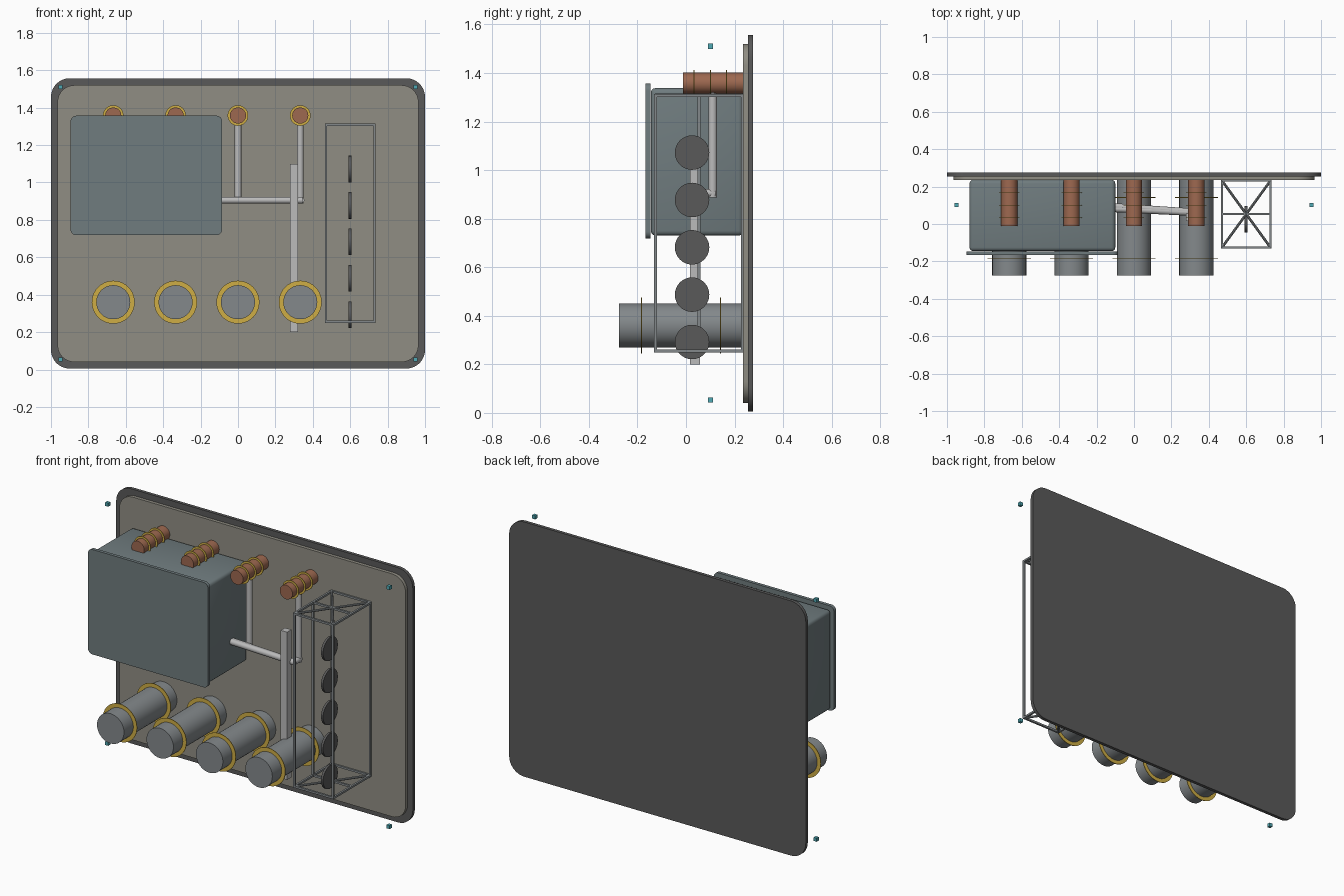
import bpy, bmesh, math
from mathutils import Vector

if "Cube" in bpy.data.objects:
    bpy.data.objects.remove(bpy.data.objects["Cube"])


def material(name, rgb):
    m = bpy.data.materials.new(name)
    m.diffuse_color = (*rgb, 1)
    m.use_nodes = True
    m.node_tree.nodes["Principled BSDF"].inputs["Base Color"].default_value = m.diffuse_color
    return m


DARK = material("dark_grey", (0.10, 0.10, 0.10))
PANEL = material("warm_grey", (0.28, 0.27, 0.23))
STEEL = material("blue_grey", (0.16, 0.20, 0.21))
TANK = material("tank_grey", (0.23, 0.25, 0.26))
COPPER = material("copper", (0.34, 0.14, 0.08))
GOLD = material("gold", (0.62, 0.42, 0.06))
TEAL = material("teal", (0.08, 0.40, 0.46))
PIPE = material("pipe_grey", (0.50, 0.50, 0.50))


def finish(name, bm, mat, smooth=True):
    bmesh.ops.recalc_face_normals(bm, faces=bm.faces)
    me = bpy.data.meshes.new(name)
    bm.to_mesh(me)
    bm.free()
    ob = bpy.data.objects.new(name, me)
    bpy.context.collection.objects.link(ob)
    me.materials.append(mat)
    if smooth:
        bpy.ops.object.select_all(action='DESELECT')
        ob.select_set(True)
        bpy.context.view_layer.objects.active = ob
        bpy.ops.object.shade_smooth_by_angle(angle=math.radians(35))
    return ob


def box(name, lo, hi, mat, bevel=0):
    bm = bmesh.new()
    bmesh.ops.create_cube(bm, size=1)
    for v in bm.verts:
        v.co = Vector([lo[i] + (v.co[i] + 0.5) * (hi[i] - lo[i]) for i in range(3)])
    if bevel:
        bmesh.ops.bevel(bm, geom=bm.edges[:], offset=bevel, segments=3,
                        profile=0.5, affect='EDGES')
    return finish(name, bm, mat, bool(bevel))


def rounded_plate(name, x0, x1, z0, z1, y0, y1, r, mat):
    """Plate in the xz plane with rounded corners, extruded along y."""
    bm = bmesh.new()
    pts = []
    corners = ((x1 - r, z1 - r), (x0 + r, z1 - r), (x0 + r, z0 + r), (x1 - r, z0 + r))
    for k, (cx, cz) in enumerate(corners):
        for i in range(9):
            a = (k + i / 8) * math.pi / 2
            pts.append((cx + r * math.cos(a), y0, cz + r * math.sin(a)))
    face = bm.faces.new([bm.verts.new(p) for p in pts])
    ext = bmesh.ops.extrude_face_region(bm, geom=[face])
    moved = [v for v in ext["geom"] if isinstance(v, bmesh.types.BMVert)]
    bmesh.ops.translate(bm, verts=moved, vec=(0, y1 - y0, 0))
    bm.faces.new([v for v in bm.verts if v not in moved]) if not face.is_valid else None
    return finish(name, bm, mat)


def rod(name, a, b, r, mat, sides=32):
    """Cylinder from point a to point b."""
    a, b = Vector(a), Vector(b)
    bm = bmesh.new()
    bmesh.ops.create_cone(bm, cap_ends=True, segments=sides, radius1=r, radius2=r,
                          depth=(b - a).length)
    rot = (b - a).to_track_quat('Z', 'Y').to_matrix()
    for v in bm.verts:
        v.co = rot @ v.co + (a + b) / 2
    return finish(name, bm, mat, sides > 4)


def ring(name, x, y, z, r_in, r_out, mat, t=0.002, n=40):
    """Flat washer facing along y."""
    bm = bmesh.new()
    loops = []
    for i in range(n):
        c, s = math.cos(i * math.tau / n), math.sin(i * math.tau / n)
        loops.append([bm.verts.new((x + r * c, y + d, z + r * s))
                      for r, d in ((r_in, -t), (r_out, -t), (r_out, t), (r_in, t))])
    for i in range(n):
        p, q = loops[i], loops[(i + 1) % n]
        for k in range(4):
            bm.faces.new((p[k], p[(k + 1) % 4], q[(k + 1) % 4], q[k]))
    return finish(name, bm, mat)


# wall panels
rounded_plate("back_panel", -1, 1, 0.005, 1.557, 0.255, 0.275, 0.10, DARK)
rounded_plate("front_panel", -0.965, 0.965, 0.04, 1.52, 0.235, 0.255, 0.09, PANEL)

# cabinet and its door
box("cabinet", (-0.88, -0.145, 0.73), (-0.10, 0.236, 1.338), STEEL, 0.02)
rounded_plate("cabinet_door", -0.895, -0.085, 0.718, 1.357, -0.167, -0.147, 0.03, STEEL)

# four terminals on top and four tanks below, with their bands
for i in range(4):
    x = -0.667 + i * 0.3333
    rod(f"terminal_{i}", (x, -0.012, 1.358), (x, 0.24, 1.358), 0.043, COPPER)
    for k, y in enumerate((0.033, 0.1, 0.167)):
        ring(f"terminal_band_{i}_{k}", x, y, 1.358, 0.042, 0.055, GOLD)
    rod(f"tank_{i}", (x, -0.275, 0.36), (x, 0.24, 0.36), 0.091, TANK, 40)
    for k, y in enumerate((-0.183, 0.142)):
        ring(f"tank_band_{i}_{k}", x, y, 0.36, 0.089, 0.115, GOLD)

# pipes from the terminals to the cabinet
rod("drop_pipe_a", (0, 0.11, 1.33), (0, 0.11, 0.895), 0.018, PIPE, 16)
rod("drop_pipe_b", (0.333, 0.11, 1.33), (0.333, 0.11, 0.888), 0.018, PIPE, 16)
rod("cross_pipe", (-0.12, 0.082, 0.905), (0.345, 0.06, 0.905), 0.018, PIPE, 16)
rod("cross_pipe_short", (-0.12, 0.095, 0.905), (0.333, 0.065, 0.905), 0.017, PIPE, 16)
rod("elbow_pipe", (0.333, 0.12, 0.905), (0.338, 0.055, 0.905), 0.017, PIPE, 16)

# upright bar
box("upright_bar", (0.277, 0.016, 0.20), (0.320, 0.057, 1.10), PIPE)

# open cage: posts, then top and bottom frames with diagonals
X0, X1, Y0, Y1, Z0, Z1, R = 0.470, 0.730, -0.126, 0.232, 0.255, 1.308, 0.006
YM = (Y0 + Y1) / 2
for i, (x, y) in enumerate(((X0, Y0), (X1, Y0), (X0, Y1), (X1, Y1), (X0, YM))):
    box(f"cage_post_{i}", (x - R, y - R, Z0 - R), (x + R, y + R, Z1 + R), TANK)
for n, z in (("bottom", Z0), ("top", Z1)):
    for i, y in enumerate((Y0, YM, Y1)):
        box(f"cage_{n}_rail_{i}", (X0, y - R, z - R), (X1, y + R, z + R), TANK)
    for i, x in enumerate((X0, X1)):
        box(f"cage_{n}_side_{i}", (x - R, Y0, z - R), (x + R, Y1, z + R), TANK)
    rod(f"cage_{n}_diagonal_a", (X0, Y0, z), (X1, Y1, z), 0.007, TANK, 8)
    rod(f"cage_{n}_diagonal_b", (X0, Y1, z), (X1, Y0, z), 0.007, TANK, 8)

# discs stacked inside the cage
for i in range(5):
    z = 0.292 + i * 0.195
    rod(f"cage_disc_{i}", (0.592, 0.025, z), (0.606, 0.025, z), 0.071, DARK)

# corner studs
for sx in (-1, 1):
    for z in (0.053, 1.510):
        box("corner_stud", (sx * 0.949 - 0.010, 0.091, z - 0.011),
            (sx * 0.949 + 0.010, 0.111, z + 0.011), TEAL)
